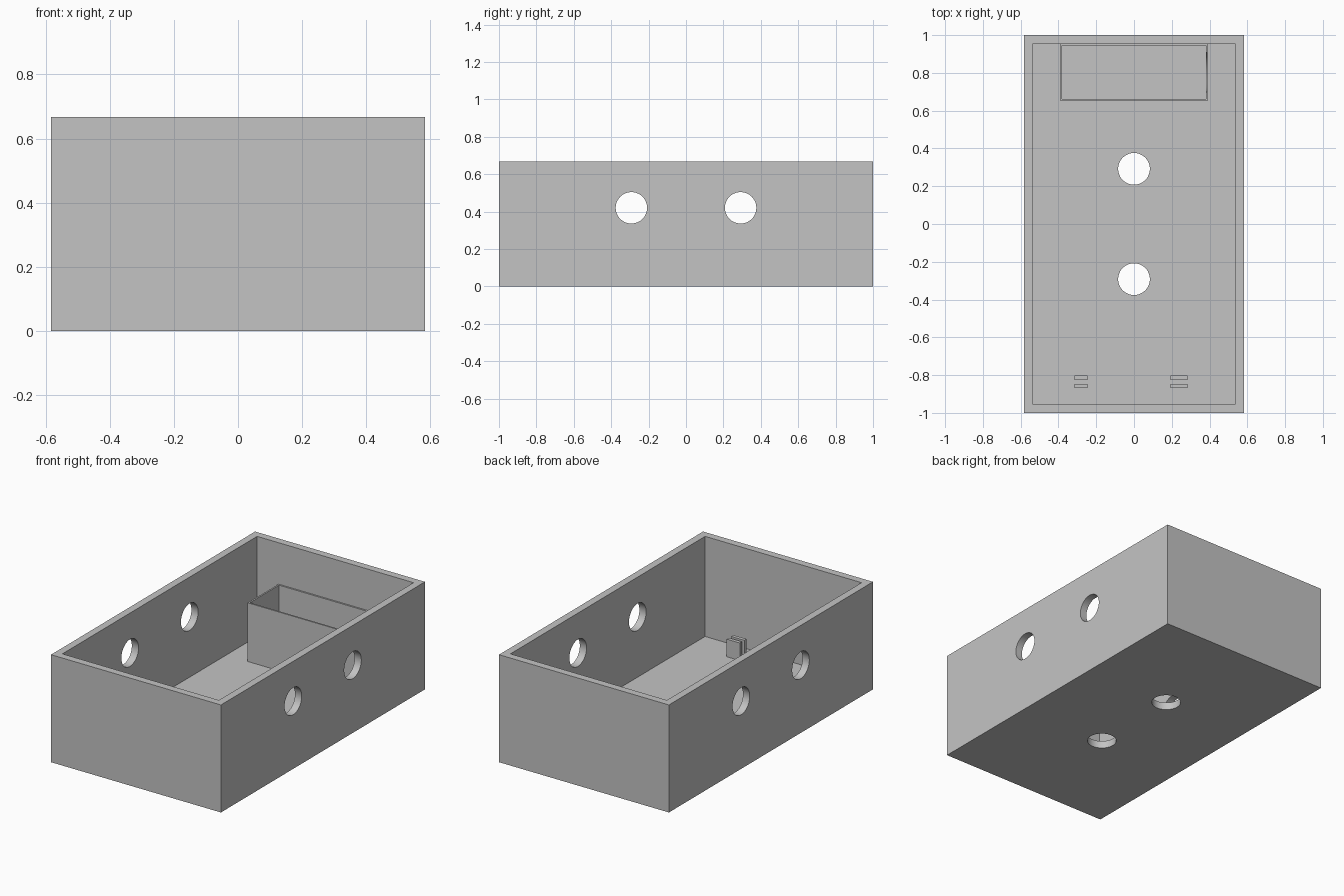
import bpy
import math

if "Cube" in bpy.data.objects:
    bpy.data.objects.remove(bpy.data.objects["Cube"], do_unlink=True)

grey = bpy.data.materials.new("plain_grey")
grey.use_nodes = True
grey.diffuse_color = (0.55, 0.55, 0.55, 1)
grey.node_tree.nodes["Principled BSDF"].inputs["Base Color"].default_value = grey.diffuse_color

HALF_X, HALF_Y, HEIGHT, WALL = 0.583, 1.0, 0.667, 0.046
HOLE_R, HOLE_Y, HOLE_Z = 0.084, 0.292, 0.42


def block(name, low, high):
    """Axis-aligned box between two corners."""
    bpy.ops.mesh.primitive_cube_add(size=1, location=[(a + b) / 2 for a, b in zip(low, high)])
    ob = bpy.context.object
    ob.name = name
    ob.scale = [b - a for a, b in zip(low, high)]
    bpy.ops.object.transform_apply(location=True, rotation=True, scale=True)
    ob.data.materials.append(grey)
    return ob


def rod(radius, depth, location, along_x=False):
    """Round cutter standing up or lying along x."""
    turn = (0, math.pi / 2 if along_x else 0, 0)
    bpy.ops.mesh.primitive_cylinder_add(vertices=48, radius=radius, depth=depth,
                                        location=location, rotation=turn)
    ob = bpy.context.object
    ob.data.materials.append(grey)
    return ob


def cut(target, cutter):
    """Subtract the cutter and discard it."""
    mod = target.modifiers.new("cut", "BOOLEAN")
    mod.operation = "DIFFERENCE"
    mod.solver = "EXACT"
    mod.object = cutter
    bpy.ops.object.select_all(action="DESELECT")
    bpy.context.view_layer.objects.active = target
    target.select_set(True)
    bpy.ops.object.modifier_apply(modifier=mod.name)
    bpy.data.objects.remove(cutter, do_unlink=True)


def finish(ob):
    bpy.ops.object.select_all(action="DESELECT")
    bpy.context.view_layer.objects.active = ob
    ob.select_set(True)
    bpy.ops.object.shade_smooth_by_angle(angle=math.radians(30))


# Open-topped case
in_x, in_y = HALF_X - WALL, HALF_Y - WALL
case = block("case", (-HALF_X, -HALF_Y, 0), (HALF_X, HALF_Y, HEIGHT))
cut(case, block("hollow", (-in_x, -in_y, WALL), (in_x, in_y, HEIGHT + 0.2)))

# Round holes through both side walls and the floor
for y in (-HOLE_Y, HOLE_Y):
    cut(case, rod(HOLE_R, 2, (0, y, HOLE_Z), along_x=True))
    cut(case, rod(HOLE_R, 0.3, (0, y, 0)))
finish(case)

# Thin-walled compartment against the back wall
COMP_X, COMP_Y, COMP_TOP, SKIN = 0.39, 0.651, 0.41, 0.01
compartment = block("compartment", (-COMP_X, COMP_Y, WALL), (COMP_X, in_y, COMP_TOP))
cut(compartment, block("hollow", (SKIN - COMP_X, COMP_Y + SKIN, 0),
                       (COMP_X - SKIN, in_y - SKIN, COMP_TOP + 0.2)))
# Rounded notch in the top of one end wall
cut(compartment, rod(0.105, 0.1, (COMP_X, (COMP_Y + in_y) / 2, COMP_TOP), along_x=True))
finish(compartment)

# Paired upright tabs near the front
for side, x0, x1 in (("right", -0.315, -0.245), ("left", 0.193, 0.283)):
    for place, y0 in (("front", -0.869), ("rear", -0.825)):
        block(f"{side}_{place}_tab", (x0, y0, WALL), (x1, y0 + 0.022, 0.155))
